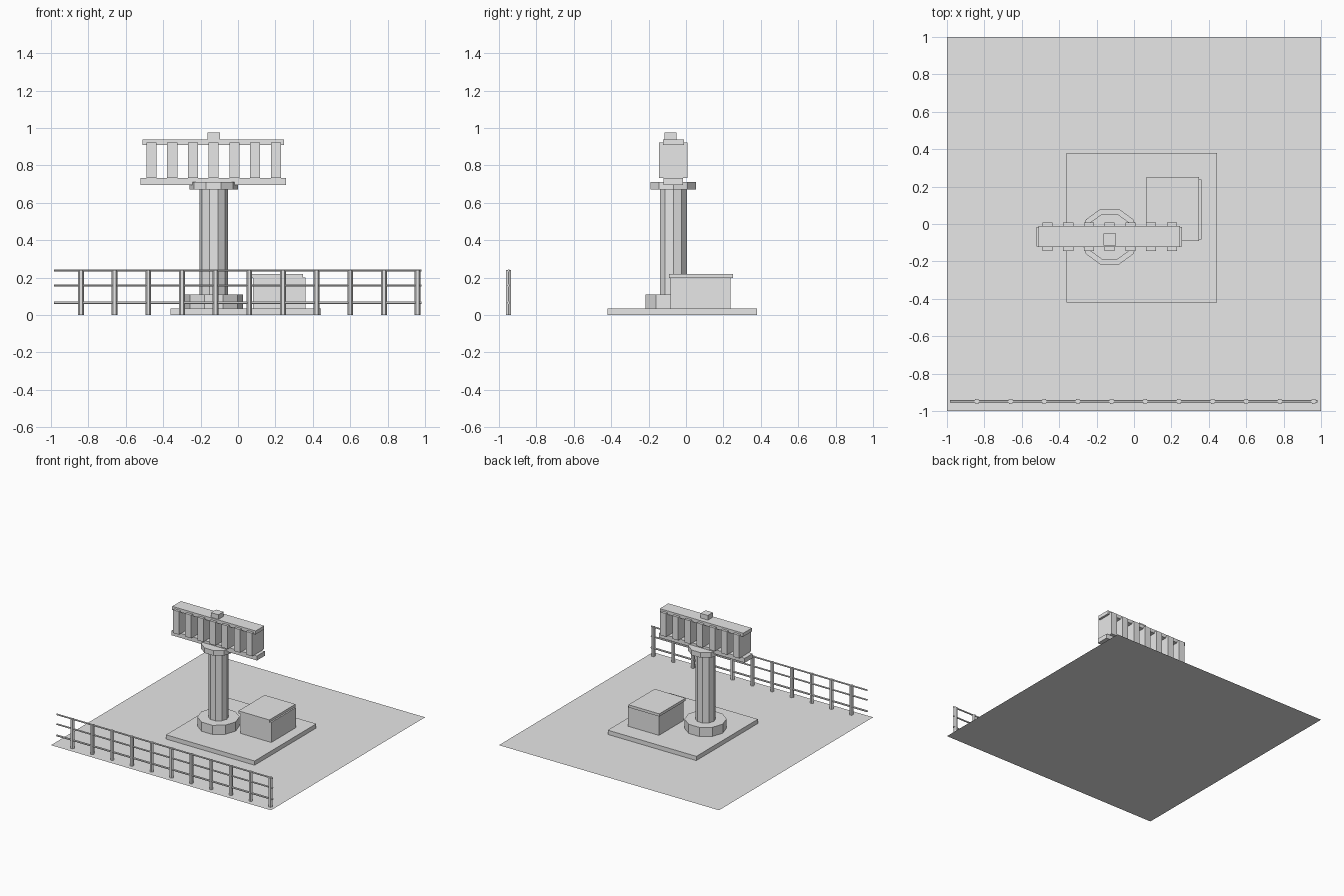
import bpy
from math import pi

cube = bpy.data.objects.get("Cube")
if cube:
    bpy.data.objects.remove(cube, do_unlink=True)

grey = bpy.data.materials.new("plain grey")
grey.use_nodes = True
colour = (0.8, 0.8, 0.8, 1)
grey.diffuse_color = colour
grey.node_tree.nodes["Principled BSDF"].inputs["Base Color"].default_value = colour


def finish(name):
    ob = bpy.context.object
    ob.name = ob.data.name = name
    ob.data.materials.append(grey)
    return ob


def box(name, x, y, z):
    """Box spanning the (low, high) pair on each axis."""
    spans = (x, y, z)
    bpy.ops.mesh.primitive_cube_add(size=1, location=[(a + b) / 2 for a, b in spans])
    ob = finish(name)
    ob.scale = [b - a for a, b in spans]
    return ob


def prism(name, x, y, z, radius, sides):
    """Upright flat-sided cylinder with a corner facing +x."""
    bpy.ops.mesh.primitive_cylinder_add(
        vertices=sides, radius=radius, depth=z[1] - z[0],
        location=(x, y, (z[0] + z[1]) / 2), rotation=(0, 0, pi / 2))
    return finish(name)


# Ground sheet and raised pad
bpy.ops.mesh.primitive_plane_add(size=2)
finish("ground")
box("pad", (-0.36, 0.445), (-0.42, 0.38), (0, 0.035))

# Ten-sided column with foot and collar
CX, CY = -0.13, -0.068
for name, z, radius in (("column_foot", (0.035, 0.11), 0.157),
                        ("column", (0.11, 0.67), 0.076),
                        ("column_collar", (0.67, 0.712), 0.129)):
    prism(name, CX, CY, z, radius, 10)

# Head: two rails holding a row of upright slats, with a cap block
box("head_bottom_rail", (-0.522, 0.256), (CY - 0.051, CY + 0.051), (0.695, 0.732))
box("head_top_rail", (-0.511, 0.247), (CY - 0.056, CY + 0.056), (0.908, 0.937))
for i in range(7):
    x = CX + (i - 3) * 0.1107
    box(f"head_slat_{i + 1}", (x - 0.027, x + 0.027),
        (CY - 0.077, CY + 0.077), (0.732, 0.922))
box("head_cap", (CX - 0.033, CX + 0.033), (-0.116, -0.051), (0.937, 0.975))

# Equipment cabinet with an offset lid
box("cabinet", (0.08, 0.36), (-0.082, 0.237), (0.035, 0.2))
box("cabinet_lid", (0.067, 0.348), (-0.09, 0.25), (0.198, 0.22))

# Fence along the front edge
FY = -0.948
for i in range(11):
    prism(f"fence_post_{i + 1}", -0.84 + i * 0.18, FY, (0, 0.24), 0.0155, 6)
for name, z, radius in (("low", 0.065, 0.007), ("middle", 0.158, 0.006), ("top", 0.238, 0.006)):
    bpy.ops.mesh.primitive_cylinder_add(
        vertices=6, radius=radius, depth=1.965, location=(-0.002, FY, z), rotation=(0, pi / 2, 0))
    finish(f"fence_{name}_rail")
